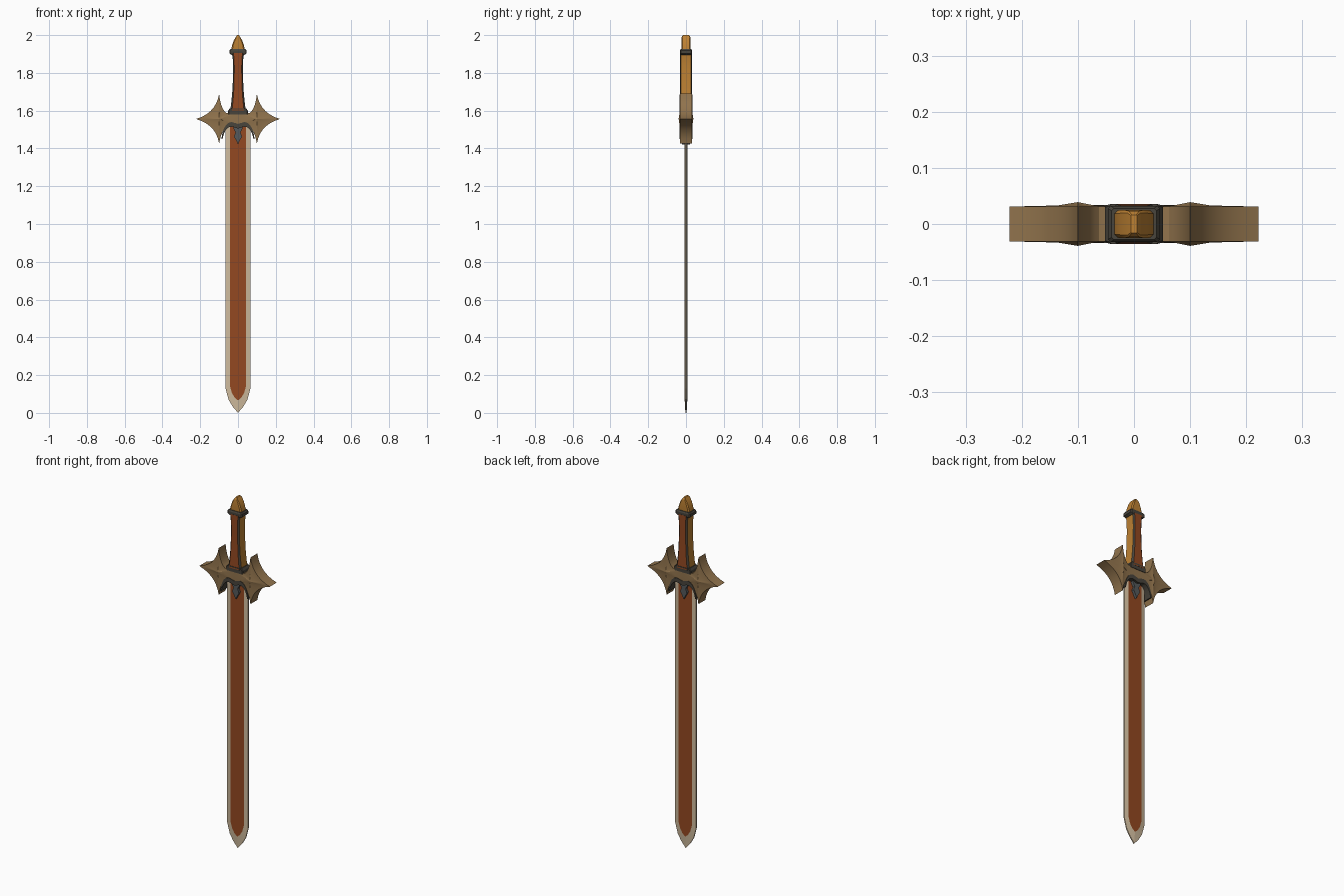
import bpy, bmesh
from mathutils import Vector

cube = bpy.data.objects.get("Cube")
if cube:
    bpy.data.objects.remove(cube, do_unlink=True)


def material(name, rgb):
    m = bpy.data.materials.new(name)
    m.use_nodes = True
    color = [(c / 255) ** 2.2 for c in rgb] + [1]
    m.diffuse_color = color
    m.node_tree.nodes["Principled BSDF"].inputs["Base Color"].default_value = color
    return m


RED = material("red brown leather", (146, 74, 38))
STEEL = material("pale steel", (206, 186, 156))
BRONZE = material("dull bronze", (144, 115, 78))
GOLD = material("ochre gold", (188, 128, 54))
DARK = material("dark iron", (74, 70, 62))
SLATE = material("blue grey metal", (86, 90, 92))


def finish(name, bm, mats, rule=None, smooth=25):
    bmesh.ops.remove_doubles(bm, verts=bm.verts, dist=0.0001)
    bmesh.ops.recalc_face_normals(bm, faces=bm.faces)
    if rule:
        for f in bm.faces:
            f.material_index = rule(f)
    me = bpy.data.meshes.new(name)
    bm.to_mesh(me)
    bm.free()
    ob = bpy.data.objects.new(name, me)
    bpy.context.collection.objects.link(ob)
    for m in mats:
        me.materials.append(m)
    bpy.ops.object.select_all(action='DESELECT')
    ob.select_set(True)
    bpy.context.view_layer.objects.active = ob
    bpy.ops.object.shade_smooth_by_angle(angle=smooth * 3.14159 / 180)
    return ob


def mirrored(half):
    """Close a half outline of (x, z), listed from top to bottom."""
    return half + [(-x, z) for x, z in reversed(half) if x > 0]


def ring(bm, pts, y):
    return [bm.verts.new((x, y, z)) for x, z in pts]


def bridge(bm, a, b):
    n = len(a)
    for i in range(n):
        bm.faces.new((a[i], a[(i + 1) % n], b[(i + 1) % n], b[i]))


def prism(name, pts, depth, mat):
    bm = bmesh.new()
    a, b = ring(bm, pts, -depth), ring(bm, pts, depth)
    bridge(bm, a, b)
    bm.faces.new(a)
    bm.faces.new(b)
    return finish(name, bm, [mat])


def loft(name, sections, chamfer, mats, rule=None):
    """Stack chamfered rectangles given as (z, half width, half depth)."""
    bm = bmesh.new()
    rings = []
    for z, w, d in sections:
        c = chamfer * min(w, d)
        corner = [(w, d - c), (w - c, d)]
        pts = corner + [(-x, y) for x, y in reversed(corner)]
        pts += [(-x, -y) for x, y in pts]
        rings.append([bm.verts.new((x, y, z)) for x, y in pts])
    for a, b in zip(rings, rings[1:]):
        bridge(bm, a, b)
    bm.faces.new(rings[0])
    bm.faces.new(rings[-1])
    return finish(name, bm, mats, rule)


def arc(a, ctrl, b, n=7):
    a, c, b = Vector(a), Vector(ctrl), Vector(b)
    return [tuple(a * (1 - t) ** 2 + c * 2 * t * (1 - t) + b * t * t)
            for t in (i / n for i in range(n + 1))]


# Blade: bevelled steel edge around a flat red panel
edge = mirrored([(0.066, 1.53), (0.066, 0.13), (0.05, 0.07), (0.028, 0.033), (0, 0)])
panel = mirrored([(0.042, 1.53), (0.042, 0.14), (0.032, 0.105), (0.018, 0.082), (0, 0.066)])
bm = bmesh.new()
for s in (-1, 1):
    rim, inner = ring(bm, edge, s * 0.003), ring(bm, panel, s * 0.007)
    bridge(bm, rim, inner)
    bm.faces.new(inner)
    if s < 0:
        front_rim = rim
bridge(bm, front_rim, rim)
finish("blade", bm, [STEEL, RED], lambda f: int(len(f.verts) > 4), 5)

# Crossguard: two concave four-pointed stars joined by a bar
tip, up, down = (0.222, 1.556), (0.1, 1.69), (0.1, 1.425)
star = (0.1, 1.556)
outline = ([(0, 1.585), (0.045, 1.585)] + arc((0.062, 1.588), (0.092, 1.61), up)
           + arc(up, (0.115, 1.588), tip)[1:] + arc(tip, (0.115, 1.525), down)[1:]
           + arc(down, (0.09, 1.49), (0.06, 1.515))[1:] + [(0.035, 1.53), (0, 1.525)])
bm = bmesh.new()
for side in (-1, 1):
    rims = []
    for s in (-1, 1):
        rim = ring(bm, [(side * x, z) for x, z in outline], s * 0.031)
        raised = ring(bm, [(side * (star[0] + (x - star[0]) * 0.3),
                            star[1] + (z - star[1]) * 0.3) for x, z in outline], s * 0.033)
        peak = bm.verts.new((side * star[0], s * 0.039, star[1]))
        bridge(bm, rim, raised)
        for i in range(len(raised)):
            bm.faces.new((raised[i - 1], raised[i], peak))
        rims.append(rim)
    for i in range(len(outline) - 1):
        bm.faces.new((rims[0][i], rims[0][i + 1], rims[1][i + 1], rims[1][i]))
finish("crossguard", bm, [BRONZE])

# Metal lining below the guard, and the pendant over the blade
upper = arc((0.088, 1.45), (0.078, 1.535), (0.035, 1.54), 5)
lower = arc((0.03, 1.515), (0.068, 1.52), (0.082, 1.45), 5)
prism("guard_lining", mirrored([(0, 1.53)] + upper[::-1] + lower[::-1] + [(0, 1.505)]),
      0.034, DARK)
prism("pendant", mirrored([(0, 1.53), (0.026, 1.52), (0.024, 1.505), (0.013, 1.485),
                           (0.021, 1.462), (0.011, 1.445), (0, 1.422)]), 0.022, SLATE)

# Grip: red front and back, ochre sides
loft("grip", [(1.6, 0.041, 0.035), (1.64, 0.036, 0.034), (1.69, 0.031, 0.033),
              (1.76, 0.027, 0.032), (1.83, 0.026, 0.032), (1.88, 0.028, 0.033),
              (1.905, 0.033, 0.033)], 0.25, [RED, GOLD, DARK],
     lambda f: 1 if abs(f.normal.x) > 0.9 else 0 if abs(f.normal.y) > 0.9 else 2)

# Collars at both ends of the grip
loft("lower_collar", [(1.58, 0.052, 0.034), (1.6, 0.052, 0.034), (1.612, 0.044, 0.036)],
     0.12, [DARK])
loft("upper_collar", [(1.896, 0.034, 0.029), (1.903, 0.046, 0.032),
                      (1.918, 0.046, 0.032), (1.926, 0.04, 0.028)], 0.15, [DARK])

# Pommel: tapered wedge with a rounded top
loft("pommel", [(1.92, 0.036, 0.024), (1.945, 0.032, 0.025), (1.97, 0.023, 0.025),
                (1.99, 0.012, 0.023), (2.0, 0.005, 0.016)], 0.25, [GOLD])
